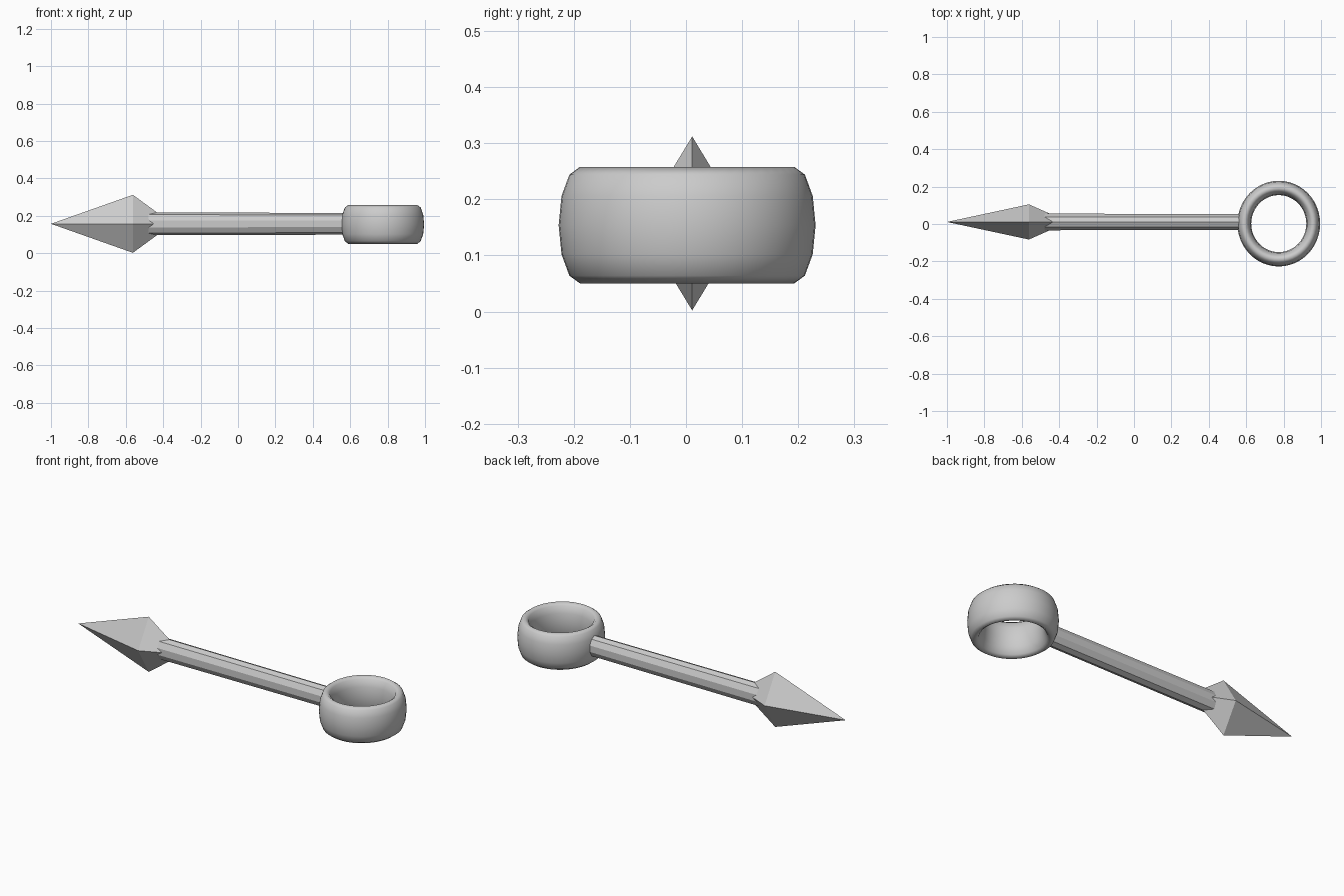
import bpy, bmesh, math

if "Cube" in bpy.data.objects:
    bpy.data.objects.remove(bpy.data.objects["Cube"])

CY, CZ = 0.011, 0.157  # axis of the blade and handle


def loft(name, sections, sides, offset=0.0):
    """Flat-faced solid along x from (x, y radius, z radius) sections; zero radius makes a point."""
    bm = bmesh.new()
    rings = []
    for x, ry, rz in sections:
        n = 1 if ry == 0 else sides
        angles = [2 * math.pi * (i + offset) / sides for i in range(n)]
        rings.append([bm.verts.new((x, CY + ry * math.cos(a), CZ + rz * math.sin(a)))
                      for a in angles])
    for a, b in zip(rings, rings[1:]):
        for i in range(sides):
            j = (i + 1) % sides
            quad = [a[i % len(a)], a[j % len(a)], b[j % len(b)], b[i % len(b)]]
            bm.faces.new(list(dict.fromkeys(quad)))
    for r in (rings[0], rings[-1]):
        if len(r) > 2:
            bm.faces.new(r)
    bmesh.ops.recalc_face_normals(bm, faces=bm.faces)
    mesh = bpy.data.meshes.new(name)
    bm.to_mesh(mesh)
    bm.free()
    obj = bpy.data.objects.new(name, mesh)
    bpy.context.collection.objects.link(obj)
    return obj


# Four-sided spear blade, its rear point buried in the handle
loft("blade", [(-1.0, 0, 0), (-0.562, 0.094, 0.155), (-0.35, 0, 0)], 4)

# Slightly tapering oval grip
loft("handle", [(-0.5, 0.047, 0.061), (0.585, 0.044, 0.058)], 10, 0.5)

# Tall ring pommel
bpy.ops.mesh.primitive_torus_add(major_radius=0.187, minor_radius=0.0375,
                                 major_segments=48, minor_segments=12,
                                 location=(0.774, 0.002, 0.154))
ring = bpy.context.object
ring.name = "ring_pommel"
ring.scale = (0.985, 1.02, 0.104 / 0.0375)
bpy.ops.object.transform_apply(location=False, rotation=False, scale=True)
bpy.ops.object.shade_smooth()
